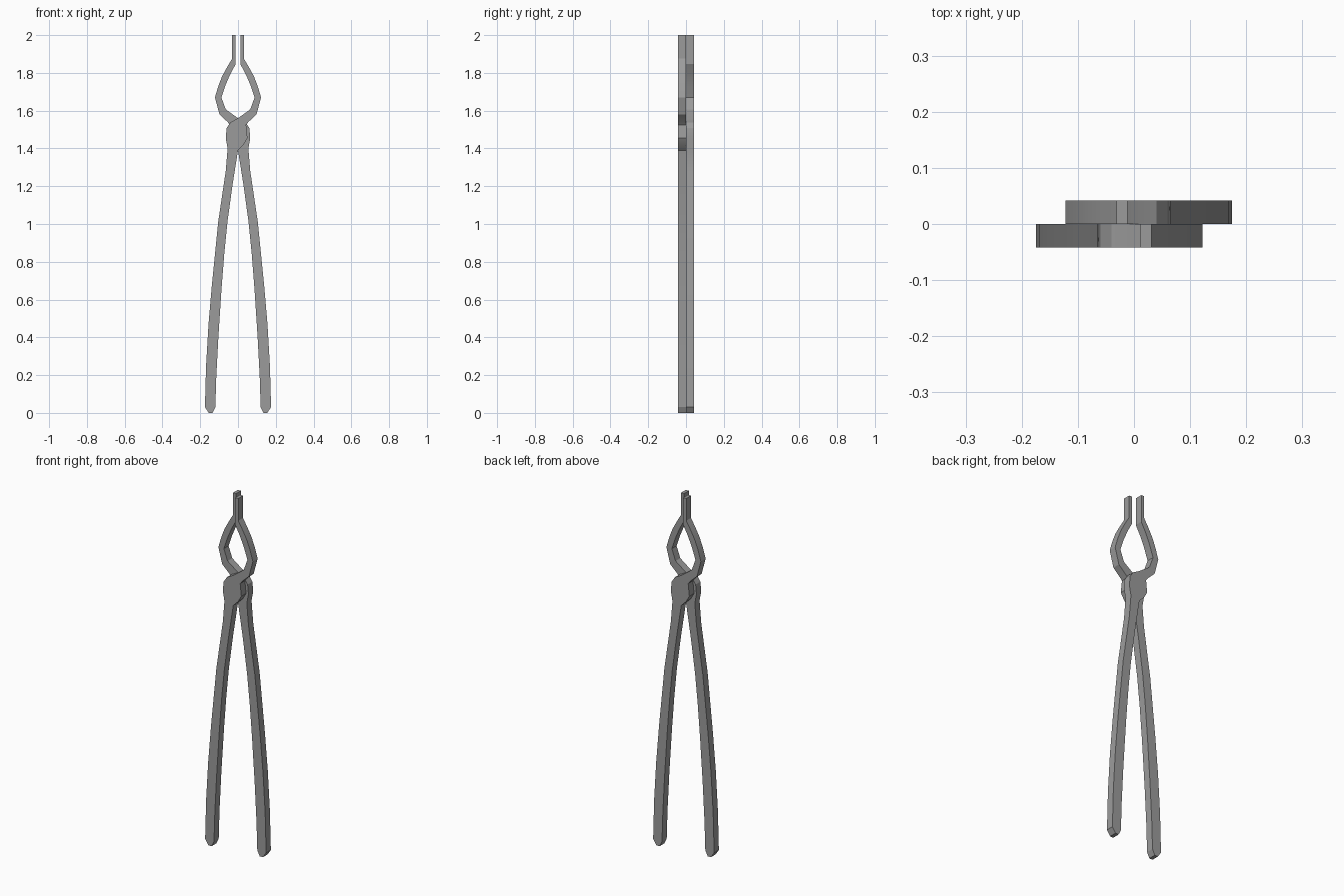
import bpy
import bmesh
import math

cube = bpy.data.objects.get("Cube")
if cube:
    bpy.data.objects.remove(cube, do_unlink=True)

THICKNESS = 0.042

# One grey steel for both halves
steel = bpy.data.materials.new("grey steel")
steel.use_nodes = True
colour = (0.33, 0.33, 0.33, 1)
steel.diffuse_color = colour
steel.node_tree.nodes["Principled BSDF"].inputs["Base Color"].default_value = colour

# Outline of one half, as x and z, running around the part
handle_inner = [(-.135, 0), (-.12, .03), (-.115, .19), (-.104, .4), (-.087, .66),
                (-.072, .85), (-.056, 1.01), (-.03, 1.2), (0, 1.39)]
pivot_right = [(.03, 1.42), (.05, 1.455), (.043, 1.525), (.055, 1.54)]
jaw_outer = [(.098, 1.58), (.122, 1.67), (.106, 1.725), (.085, 1.78), (.058, 1.83),
             (.031, 1.875), (.031, 2)]
jaw_inner = [(.012, 2), (.012, 1.847), (.04, 1.795), (.066, 1.735), (.088, 1.67),
             (.065, 1.607), (0, 1.56)]
pivot_left = [(-.04, 1.538), (-.06, 1.508), (-.065, 1.455), (-.055, 1.4)]
handle_outer = [(-.065, 1.28), (-.105, 1.01), (-.121, .85), (-.138, .68), (-.156, .47),
                (-.169, .25), (-.175, .03), (-.155, 0)]
outline = (handle_inner + pivot_right + jaw_outer + jaw_inner
           + pivot_left + handle_outer)


def make_half(name, turn):
    """Extrude the outline into a flat lever; turn = -1 spins it half a turn about z."""
    bm = bmesh.new()
    face = bm.faces.new([bm.verts.new((x * turn, 0, z)) for x, z in outline])
    result = bmesh.ops.extrude_face_region(bm, geom=[face])
    moved = [v for v in result["geom"] if isinstance(v, bmesh.types.BMVert)]
    bmesh.ops.translate(bm, verts=moved, vec=(0, -THICKNESS * turn, 0))
    bmesh.ops.recalc_face_normals(bm, faces=bm.faces[:])
    mesh = bpy.data.meshes.new(name)
    bm.to_mesh(mesh)
    bm.free()
    mesh.materials.append(steel)
    obj = bpy.data.objects.new(name, mesh)
    bpy.context.collection.objects.link(obj)
    # Soften the gentle curves, keep the corners sharp
    bpy.ops.object.select_all(action="DESELECT")
    obj.select_set(True)
    bpy.context.view_layer.objects.active = obj
    bpy.ops.object.shade_smooth_by_angle(angle=math.radians(20))


make_half("front_lever", 1)
make_half("back_lever", -1)
